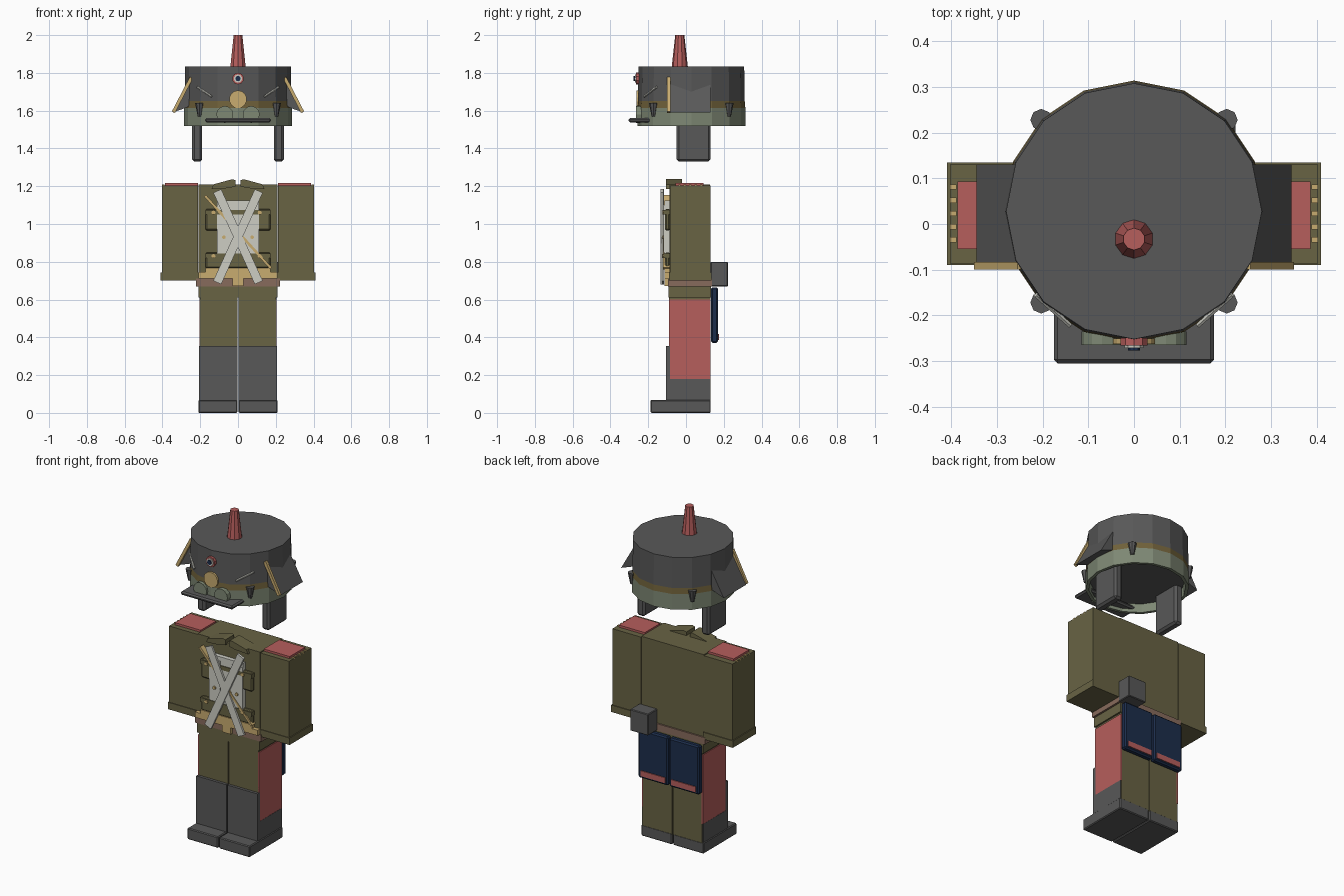
import bpy, bmesh, math
from mathutils import Vector, Matrix

if "Cube" in bpy.data.objects:
    bpy.data.objects.remove(bpy.data.objects["Cube"])


def mat(name, r, g, b):
    lin = lambda c: ((c / 255 + 0.055) / 1.055) ** 2.4 if c > 10 else c / 255 / 12.92
    m = bpy.data.materials.new(name)
    m.diffuse_color = (lin(r), lin(g), lin(b), 1)
    m.use_nodes = True
    m.node_tree.nodes["Principled BSDF"].inputs["Base Color"].default_value = m.diffuse_color
    return m


DARK = mat("charcoal", 88, 88, 88)
OLIVE = mat("olive_cloth", 104, 99, 68)
RED = mat("faded_red", 182, 94, 92)
WHITE = mat("off_white", 205, 205, 196)
GOLD = mat("gold", 200, 172, 112)
SAGE = mat("sage_grey", 126, 136, 116)
BROWN = mat("brown_leather", 135, 107, 92)
NAVY = mat("navy", 28, 45, 75)
BRONZE = mat("bronze_band", 112, 97, 58)


def finish(name, bm, *mats):
    bmesh.ops.recalc_face_normals(bm, faces=bm.faces)
    me = bpy.data.meshes.new(name)
    bm.to_mesh(me)
    bm.free()
    for m in mats:
        me.materials.append(m)
    ob = bpy.data.objects.new(name, me)
    bpy.context.collection.objects.link(ob)
    return ob


def box(name, x, y, z, m, bevel=0):
    """Box from (min, max) ranges."""
    bm = bmesh.new()
    bmesh.ops.create_cube(bm, size=1)
    for v in bm.verts:
        v.co = [r[0] if c < 0 else r[1] for c, r in zip(v.co, (x, y, z))]
    if bevel:
        bmesh.ops.bevel(bm, geom=bm.edges[:], offset=bevel, segments=1, affect='EDGES')
    return finish(name, bm, m)


def pair(name, x, y, z, m, bevel=0):
    """Box on the +x side and its mirror image."""
    box(name + "_right", x, y, z, m, bevel)
    box(name + "_left", (-x[1], -x[0]), y, z, m, bevel)


def prism(name, pts, y, m):
    """Extrude an xz outline between two y values."""
    bm = bmesh.new()
    a, b = ([bm.verts.new((px, yy, pz)) for px, pz in pts] for yy in y)
    bm.faces.new(a)
    bm.faces.new(b)
    for i in range(len(a)):
        j = (i + 1) % len(a)
        bm.faces.new((a[i], a[j], b[j], b[i]))
    return finish(name, bm, m)


def strip(name, p, q, width, y, m):
    """Flat strap between two xz points."""
    d = (Vector(q) - Vector(p)).normalized() * width / 2
    n = Vector((-d.y, d.x))
    return prism(name, [Vector(p) + n, Vector(q) + n, Vector(q) - n, Vector(p) - n], y, m)


def cone(name, loc, r1, r2, h, seg, m, rot=Matrix()):
    bm = bmesh.new()
    bmesh.ops.create_cone(bm, cap_ends=True, segments=seg, radius1=r1, radius2=r2, depth=h)
    bm.transform(Matrix.Translation(loc) @ rot)
    return finish(name, bm, m)


FACING = Matrix.Rotation(math.pi / 2, 4, 'X')  # disc axis towards the front

# --- Hat: 16-sided shell, coloured by height, open underneath
CY = 0.028
bm = bmesh.new()
rings = []
for r, z in ((0.262, 1.57), (0.268, 1.52), (0.286, 1.52), (0.286, 1.615),
             (0.283, 1.65), (0.28, 1.835)):
    rings.append([bm.verts.new((r * math.cos(i * math.pi / 8), CY + r * math.sin(i * math.pi / 8), z))
                  for i in range(16)])
for k, mi in enumerate((1, 1, 1, 2, 0)):
    for i in range(16):
        j = (i + 1) % 16
        f = bm.faces.new((rings[k][i], rings[k][j], rings[k + 1][j], rings[k + 1][i]))
        f.material_index = mi
bm.faces.new(rings[0])
bm.faces.new(rings[-1])
finish("hat", bm, DARK, SAGE, BRONZE)

cone("plume", (0, -0.033, 1.915), 0.043, 0.024, 0.17, 10, RED)
box("visor", (-0.175, 0.175), (-0.305, -0.18), (1.538, 1.56), DARK, 0.008)
cone("front_medallion", (0, -0.257, 1.66), 0.047, 0.047, 0.012, 14, GOLD, FACING)
for nm, r, y, m in (("red", 0.031, -0.258, RED), ("white", 0.022, -0.263, WHITE), ("navy", 0.014, -0.269, NAVY)):
    cone("cockade_" + nm, (0, y, 1.77), r, r, 0.016, 10, m, FACING)

for s, side in ((1, "right"), (-1, "left")):
    # side flaps with gold edging
    prism("hat_flap_" + side, [(s * 0.24, 1.775), (s * 0.345, 1.59), (s * 0.25, 1.625)], (-0.085, 0.13), DARK)
    strip("flap_trim_" + side, (s * 0.247, 1.775), (s * 0.342, 1.592), 0.018, (-0.1, -0.083), GOLD)
    # discs above the visor, studs and pins
    cone("visor_disc_" + side, (s * 0.07, -0.25, 1.58), 0.045, 0.045, 0.03, 12, SAGE, FACING)
    for y, end in ((-0.172, "front"), (0.228, "back")):
        cone("stud_%s_%s" % (end, side), (s * 0.203, y, 1.605), 0.01, 0.024, 0.07, 8, DARK)
    a, b = Vector((s * 0.14, -0.222, 1.675)), Vector((s * 0.215, -0.155, 1.725))
    cone("hat_pin_" + side, (a + b) / 2, 0.006, 0.006, (b - a).length, 6, WHITE,
         (b - a).to_track_quat('Z', 'Y').to_matrix().to_4x4())
pair("cheek_strap", (0.19, 0.243), (-0.05, 0.13), (1.33, 1.58), DARK, 0.012)

# --- Torso and arms
box("torso", (-0.21, 0.21), (-0.088, 0.128), (0.7, 1.21), OLIVE)
pair("arm", (0.212, 0.403), (-0.086, 0.13), (0.72, 1.205), OLIVE)
pair("cuff", (0.208, 0.409), (-0.09, 0.135), (0.7, 0.742), OLIVE)
pair("epaulette", (0.212, 0.386), (-0.055, 0.093), (1.2, 1.218), RED)
for i in range(5):
    y = -0.035 + i * 0.029
    pair("epaulette_fringe_%d" % i, (0.389, 0.403), (y - 0.006, y + 0.006), (1.2, 1.209), GOLD)
for s, side in ((1, "right"), (-1, "left")):
    prism("collar_" + side, [(s * 0.14, 1.185), (s * 0.13, 1.21), (s * 0.03, 1.237), (s * 0.012, 1.232),
                             (s * 0.012, 1.2), (s * 0.05, 1.19)], (-0.105, -0.02), OLIVE)

# --- Chest details
box("chest_panel", (-0.112, 0.112), (-0.114, -0.085), (0.84, 1.125), WHITE)
for nm, z0, z1 in (("upper", 0.965, 1.08), ("lower", 0.765, 0.85)):
    box("pouch_" + nm, (-0.173, 0.173), (-0.112, -0.085), (z0, z1), OLIVE, 0.008)
    box("pouch_flap_" + nm, (-0.173, 0.173), (-0.118, -0.085), (z1 - 0.03, z1 - 0.005), OLIVE)
    for x in (-0.13, 0.115):
        cone("pouch_button_%s_%d" % (nm, x > 0), (x, -0.119, z1 - 0.02), 0.011, 0.011, 0.01, 8, GOLD, FACING)
for x in (-0.075, 0.075):
    box("panel_centre_%d" % (x > 0), (x - 0.037, x + 0.037), (-0.118, -0.1), (0.85, 1.1), WHITE)
    cone("panel_button_%d" % (x > 0), (x, -0.12, 0.93), 0.01, 0.01, 0.01, 8, GOLD, FACING)
strip("gold_cord", (-0.175, 1.15), (0.175, 0.765), 0.014, (-0.121, -0.085), GOLD)
strip("cross_belt_a", (-0.11, 1.175), (0.11, 0.69), 0.046, (-0.128, -0.116), WHITE)
strip("cross_belt_b", (0.11, 1.175), (-0.11, 0.69), 0.046, (-0.134, -0.12), WHITE)

# --- Waist
box("belt", (-0.222, 0.222), (-0.094, 0.137), (0.67, 0.712), BROWN)
prism("sash", [(-0.173, 0.768), (0.173, 0.768), (0.173, 0.745), (0.21, 0.745), (0.21, 0.712), (0.03, 0.712),
               (0.03, 0.672), (-0.03, 0.672), (-0.03, 0.712), (-0.21, 0.712), (-0.21, 0.745), (-0.173, 0.745)],
      (-0.113, -0.08), GOLD)
box("hips", (-0.21, 0.21), (-0.092, 0.133), (0.612, 0.672), OLIVE)
box("cartridge_box", (0.1, 0.222), (0.13, 0.222), (0.67, 0.8), DARK, 0.004)

# --- Legs, boots and coat tails
pair("leg", (0.003, 0.2), (-0.09, 0.13), (0.06, 0.615), OLIVE)
pair("trouser_stripe", (0.197, 0.205), (-0.09, 0.131), (0.18, 0.6), RED)
pair("boot_side", (0.195, 0.206), (-0.09, 0.128), (0.06, 0.18), DARK)
pair("boot_front", (0.003, 0.206), (-0.107, -0.085), (0.05, 0.355), DARK)
pair("foot", (0.003, 0.21), (-0.188, 0.131), (0, 0.068), DARK, 0.005)
pair("coat_tail", (0.004, 0.205), (0.133, 0.169), (0.37, 0.665), NAVY, 0.008)
pair("coat_tail_trim", (0.02, 0.185), (0.16, 0.174), (0.385, 0.418), RED)
